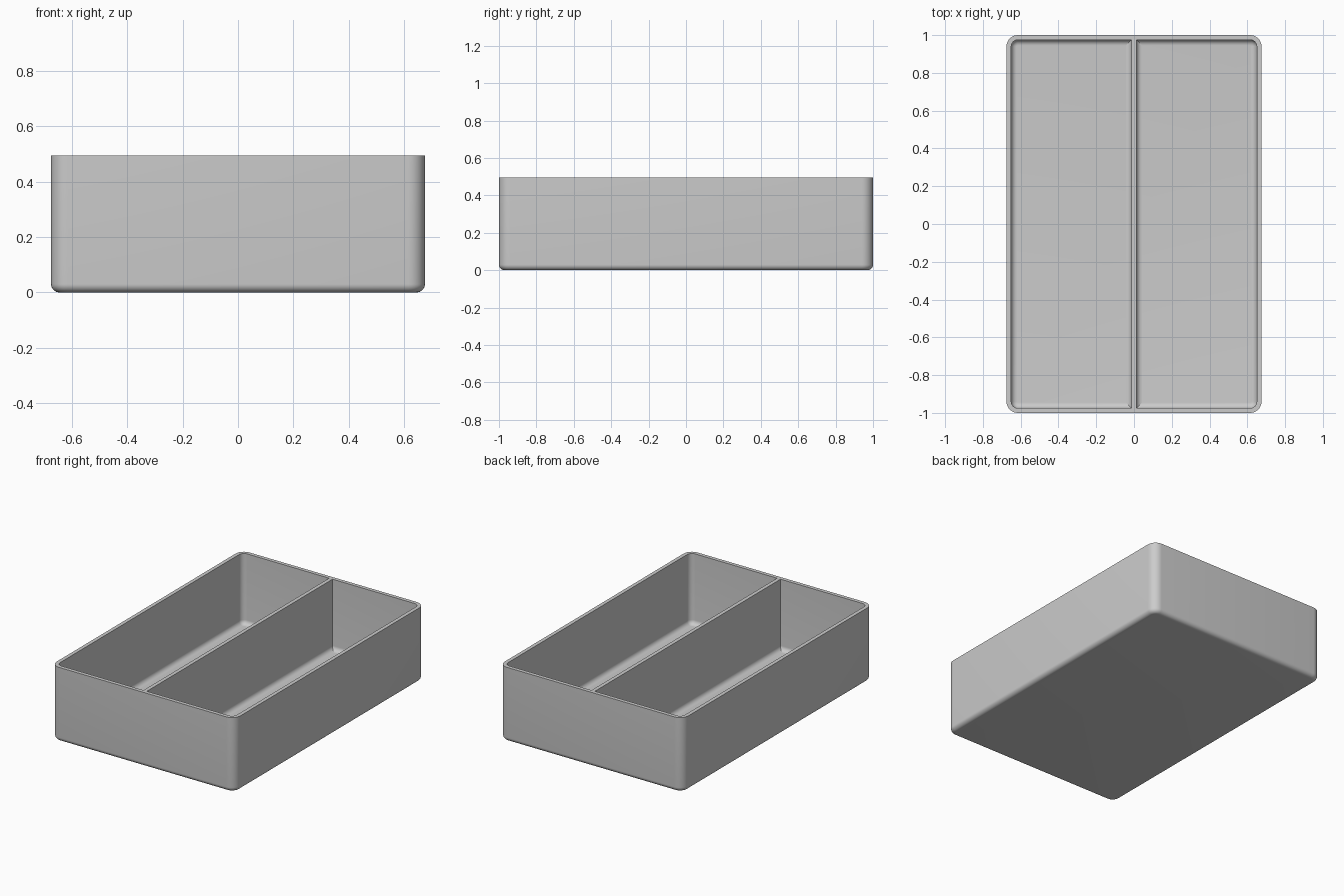
import bpy, bmesh, math

cube = bpy.data.objects.get("Cube")
if cube:
    bpy.data.objects.remove(cube, do_unlink=True)

HX, HY, H = 0.675, 1.0, 0.495      # half width, half length, height
WALL, FLOOR = 0.025, 0.025
R, FILLET, STEPS = 0.06, 0.03, 8

grey = bpy.data.materials.new("plain_grey")
grey.use_nodes = True
colour = (0.6, 0.6, 0.6, 1)
grey.diffuse_color = colour
grey.node_tree.nodes["Principled BSDF"].inputs["Base Color"].default_value = colour


def finish(bm, name):
    bmesh.ops.recalc_face_normals(bm, faces=bm.faces[:])
    mesh = bpy.data.meshes.new(name)
    bm.to_mesh(mesh)
    bm.free()
    mesh.materials.append(grey)
    obj = bpy.data.objects.new(name, mesh)
    bpy.context.collection.objects.link(obj)
    bpy.ops.object.select_all(action='DESELECT')
    obj.select_set(True)
    bpy.context.view_layer.objects.active = obj
    bpy.ops.object.shade_smooth_by_angle(angle=math.radians(30))
    return obj


def ring(bm, inset, z):
    """Rounded rectangle inset from the outer wall."""
    r = R - inset
    verts = []
    for q, (sx, sy) in enumerate([(1, 1), (-1, 1), (-1, -1), (1, -1)]):
        for i in range(STEPS + 1):
            a = (q + i / STEPS) * math.pi / 2
            verts.append(bm.verts.new((sx * (HX - R) + r * math.cos(a),
                                       sy * (HY - R) + r * math.sin(a), z)))
    return verts


def fillet(base_inset, base_z, radius):
    """Inset and height pairs of a quarter round, from floor to wall."""
    angles = [i / STEPS * math.pi / 2 for i in range(STEPS + 1)]
    return [(base_inset + radius * (1 - math.sin(a)),
             base_z + radius * (1 - math.cos(a))) for a in angles]


# Tray shell: outside from the base up, over the rim, then down inside
path = fillet(0, 0, FILLET) + [(0, H), (WALL, H)]
path += reversed(fillet(WALL, FLOOR, FILLET))
bm = bmesh.new()
rings = [ring(bm, *p) for p in path]
for a, b in zip(rings, rings[1:]):
    for i in range(len(a)):
        j = (i + 1) % len(a)
        bm.faces.new((a[i], a[j], b[j], b[i]))
bm.faces.new(rings[0])
bm.faces.new(rings[-1])
finish(bm, "tray_shell")

# Centre divider with a rounded foot on both sides
half = 0.0125
side = [(half + d, z) for d, z in fillet(0, FLOOR, FILLET)] + [(half, H)]
profile = side + [(-x, z) for x, z in reversed(side)]
bm = bmesh.new()
end = HY - WALL
face = bm.faces.new([bm.verts.new((x, -end, z)) for x, z in profile])
new = bmesh.ops.extrude_face_region(bm, geom=[face])["geom"]
bmesh.ops.translate(bm, vec=(0, 2 * end, 0),
                    verts=[v for v in new if isinstance(v, bmesh.types.BMVert)])
finish(bm, "centre_divider")
